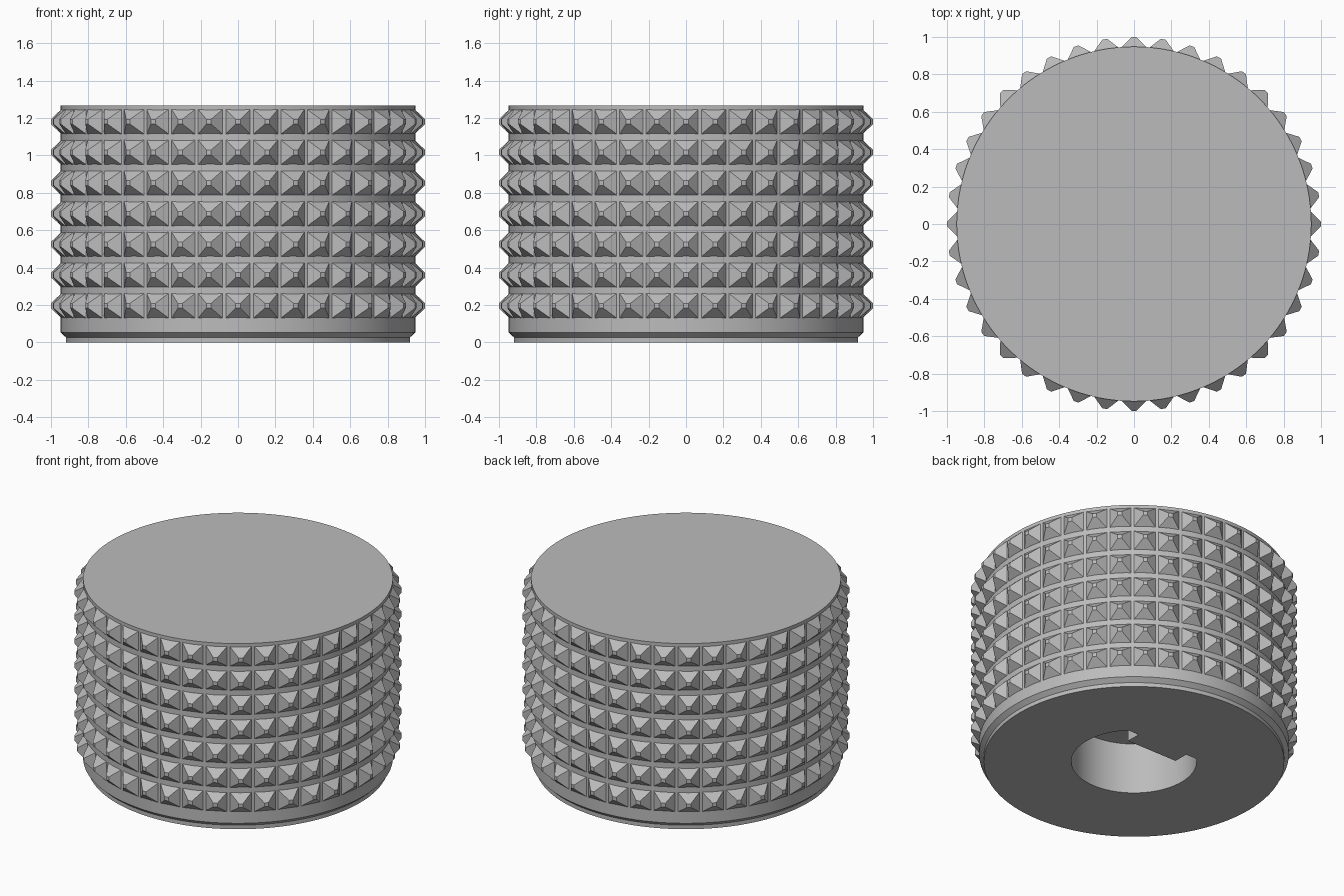
import bpy, bmesh
from math import sin, cos, pi, radians
from mathutils import Matrix, Vector

cube = bpy.data.objects.get("Cube")
if cube:
    bpy.data.objects.remove(cube, do_unlink=True)

RADIUS, HEIGHT, SIDES = 0.948, 1.267, 160
STUDS, ROWS, FIRST_ROW, ROW_STEP = 40, 7, 0.196, 0.164

grey = bpy.data.materials.new("plain_grey")
grey.use_nodes = True
colour = (0.5, 0.5, 0.5, 1)
grey.diffuse_color = colour
grey.node_tree.nodes["Principled BSDF"].inputs["Base Color"].default_value = colour


def finish(bm, name):
    """Turn a bmesh into a grey object in the scene."""
    bmesh.ops.recalc_face_normals(bm, faces=bm.faces)
    mesh = bpy.data.meshes.new(name)
    bm.to_mesh(mesh)
    bm.free()
    mesh.materials.append(grey)
    obj = bpy.data.objects.new(name, mesh)
    bpy.context.collection.objects.link(obj)
    return obj


def bridge(bm, low, high):
    """Join two vertex rings with quads."""
    n = len(low)
    for i in range(n):
        j = (i + 1) % n
        bm.faces.new((low[i], low[j], high[j], high[i]))


# Knob body: stepped foot, chamfer, straight wall, flat top
bm = bmesh.new()
rings = []
for r, z in [(0.92, 0), (0.92, 0.027), (RADIUS, 0.053), (RADIUS, HEIGHT)]:
    rings.append([bm.verts.new((r * cos(2 * pi * i / SIDES), r * sin(2 * pi * i / SIDES), z))
                  for i in range(SIDES)])
for low, high in zip(rings, rings[1:]):
    bridge(bm, low, high)
bm.faces.new(rings[0])
bm.faces.new(rings[-1])
body = finish(bm, "knob_body")

# Shaft socket: round hole with a flat side and a key standing in from the flat
hole_r, flat_y, key_y, key_x, depth = 0.384, 0.27, 0.17, 0.19, 0.345
start = radians(135)
sweep = radians(270)
outline = [(hole_r * cos(start + sweep * i / 72), hole_r * sin(start + sweep * i / 72))
           for i in range(73)]
outline += [(key_x, flat_y), (key_x, key_y), (-key_x, key_y), (-key_x, flat_y)]
bm = bmesh.new()
low = [bm.verts.new((x, y, -0.1)) for x, y in outline]
high = [bm.verts.new((x, y, depth)) for x, y in outline]
bridge(bm, low, high)
bm.faces.new(low)
bm.faces.new(high)
cutter = finish(bm, "socket_cutter")
cutter.hide_render = True

cut = body.modifiers.new("socket", "BOOLEAN")
cut.operation = "DIFFERENCE"
cut.solver = "EXACT"
cut.object = cutter
bpy.ops.object.select_all(action="DESELECT")
body.select_set(True)
bpy.context.view_layer.objects.active = body
bpy.ops.object.modifier_apply(modifier=cut.name)
bpy.data.objects.remove(cutter, do_unlink=True)
bpy.ops.object.shade_smooth_by_angle(angle=radians(25))

# Grip studs: rows of blunt pyramids around the wall
bm = bmesh.new()
corners = [(-1, -1), (1, -1), (1, 1), (-1, 1)]
for row in range(ROWS):
    for k in range(STUDS):
        turn = Matrix.Rotation(2 * pi * k / STUDS, 3, "Z")
        z = FIRST_ROW + row * ROW_STEP
        base, tip = ([bm.verts.new(turn @ Vector((r, s * half, z + t * half)))
                      for s, t in corners]
                     for r, half in ((0.945, 0.066), (1.0, 0.013)))
        bridge(bm, base, tip)
        bm.faces.new(tip)
        bm.faces.new(base)
finish(bm, "grip_studs")
